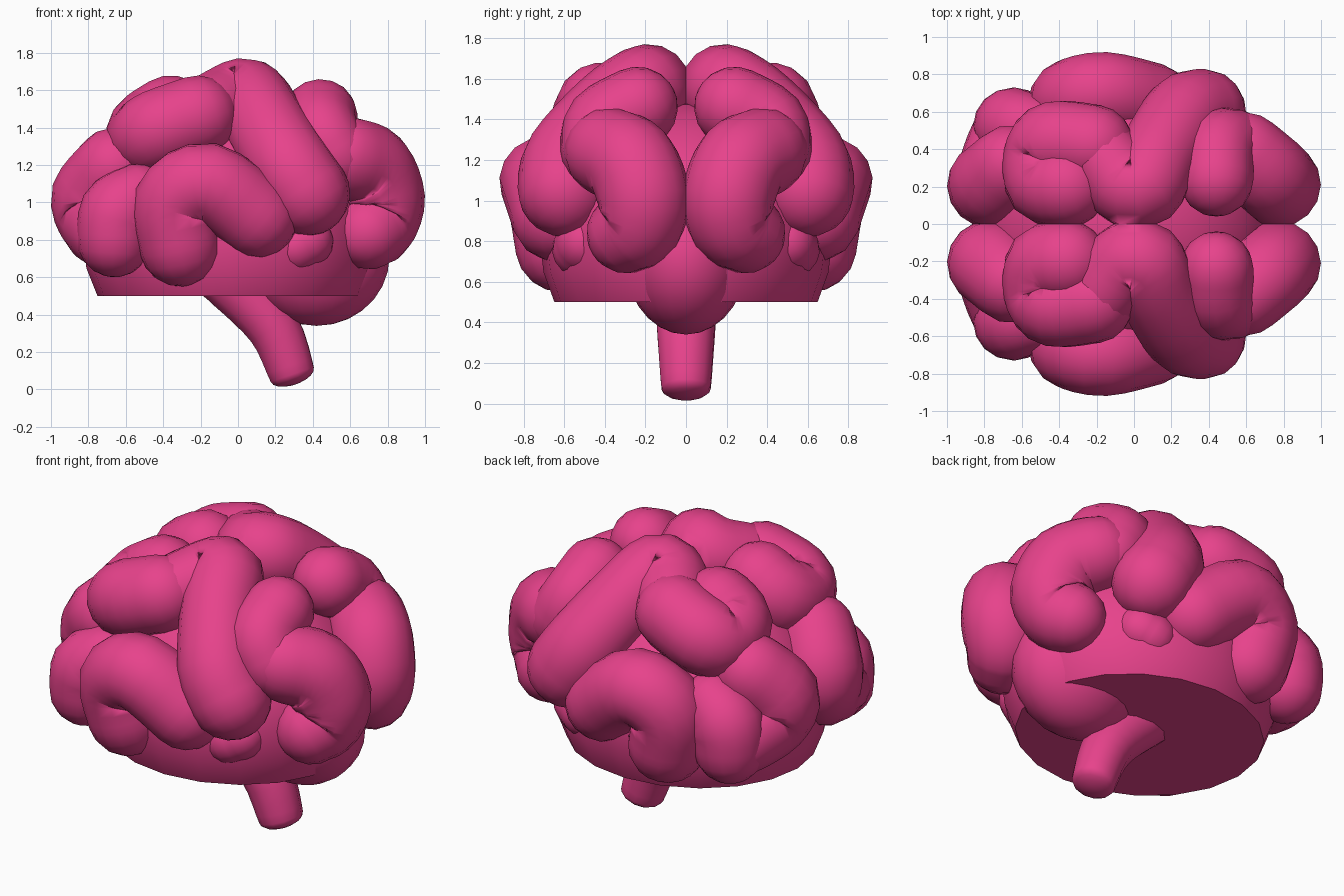
import bpy, bmesh, math
from mathutils import Vector, Matrix
from mathutils.geometry import interpolate_bezier

if "Cube" in bpy.data.objects:
    bpy.data.objects.remove(bpy.data.objects["Cube"])

pink = bpy.data.materials.new("pink")
pink.diffuse_color = (0.8, 0.055, 0.26, 1)
pink.use_nodes = True
pink.node_tree.nodes["Principled BSDF"].inputs["Base Color"].default_value = pink.diffuse_color


def finish(name, bm, mirror=False):
    bmesh.ops.recalc_face_normals(bm, faces=bm.faces)
    me = bpy.data.meshes.new(name)
    bm.to_mesh(me)
    bm.free()
    for p in me.polygons:
        p.use_smooth = len(p.vertices) <= 4
    me.materials.append(pink)
    ob = bpy.data.objects.new(name, me)
    bpy.context.collection.objects.link(ob)
    if mirror:
        m = ob.modifiers.new("mirror", "MIRROR")
        m.use_axis = (False, True, False)
    return ob


def smooth_path(pts, steps=4):
    """Smooth line through the points, as (position, radius) samples."""
    pos = [Vector(p[:3]) for p in pts]
    n = len(pos)
    tan = [(pos[min(i + 1, n - 1)] - pos[max(i - 1, 0)]) / 6 for i in range(n)]
    out = []
    for i in range(n - 1):
        seg = interpolate_bezier(pos[i], pos[i] + tan[i], pos[i + 1] - tan[i + 1], pos[i + 1], steps + 1)
        for k in range(steps):
            f = k / steps
            out.append((seg[k], pts[i][3] * (1 - f) + pts[i + 1][3] * f))
    out.append((pos[-1], pts[-1][3]))
    return out


def fold(name, pts, mirror=True, sides=16, cap=1.0):
    """Fat tube with round ends; each point is x, y, z, radius."""
    path = smooth_path(pts)
    d0 = (path[0][0] - path[1][0]).normalized() * cap
    d1 = (path[-1][0] - path[-2][0]).normalized() * cap
    angles = [math.radians(a) for a in (20, 40, 60, 78)]
    head = [(path[0][0] + d0 * path[0][1] * math.sin(a), path[0][1] * math.cos(a)) for a in reversed(angles)]
    tail = [(path[-1][0] + d1 * path[-1][1] * math.sin(a), path[-1][1] * math.cos(a)) for a in angles]
    full = head + path + tail
    bm = bmesh.new()
    rings = []
    t_old = -d0.normalized()
    u = t_old.orthogonal().normalized()
    for i, (p, r) in enumerate(full):
        t = (full[min(i + 1, len(full) - 1)][0] - full[max(i - 1, 0)][0]).normalized()
        u = (t_old.rotation_difference(t) @ u).normalized()
        v = t.cross(u)
        t_old = t
        rings.append([bm.verts.new(p + r * (u * math.cos(a) + v * math.sin(a)))
                      for a in (2 * math.pi * k / sides for k in range(sides))])
    for a, b in zip(rings, rings[1:]):
        for k in range(sides):
            j = (k + 1) % sides
            bm.faces.new((a[k], a[j], b[j], b[k]))
    # pole points close the ends
    for ring, p in ((rings[0], path[0][0] + d0 * path[0][1]), (rings[-1], path[-1][0] + d1 * path[-1][1])):
        pole = bm.verts.new(p)
        for k in range(sides):
            bm.faces.new((ring[k], ring[(k + 1) % sides], pole))
    return finish(name, bm, mirror)


def ellipsoid(name, centre, size, cut=None):
    bm = bmesh.new()
    bmesh.ops.create_uvsphere(bm, u_segments=20, v_segments=14, radius=1,
                              matrix=Matrix.Translation(centre) @ Matrix.Diagonal((*size, 1)))
    if cut is not None:
        res = bmesh.ops.bisect_plane(bm, geom=bm.verts[:] + bm.edges[:] + bm.faces[:],
                                     plane_co=(0, 0, cut), plane_no=(0, 0, -1), clear_outer=True)
        rim = [e for e in res["geom_cut"] if isinstance(e, bmesh.types.BMEdge)]
        bmesh.ops.holes_fill(bm, edges=rim, sides=0)
    return finish(name, bm)


# inner mass with flat underside, and cerebellum
ellipsoid("brain_core", (-0.04, 0, 0.8), (0.79, 0.72, 0.69), cut=0.5)
ellipsoid("cerebellum", (0.42, 0, 0.71), (0.39, 0.30, 0.37))

# brain stem
fold("brain_stem", [(0.29, 0, 0.08, 0.125), (0.19, 0, 0.33, 0.145),
                    (-0.02, 0, 0.56, 0.16), (-0.14, 0, 0.66, 0.16)], mirror=False, sides=12, cap=0.45)

# folds of one half, mirrored to the other
fold("temporal_fold", [(-0.31, -0.62, 0.77, 0.22), (-0.34, -0.66, 1.00, 0.22),
                       (-0.16, -0.70, 1.10, 0.22), (0.10, -0.64, 0.92, 0.22)])
fold("lower_front_fold", [(-0.66, -0.52, 0.80, 0.20), (-0.64, -0.52, 0.94, 0.21), (-0.54, -0.50, 1.02, 0.19)])
fold("front_fold", [(-0.69, -0.44, 0.83, 0.20), (-0.74, -0.25, 0.90, 0.22), (-0.77, -0.21, 1.03, 0.23),
                    (-0.66, -0.31, 1.18, 0.22)])
fold("upper_front_fold", [(-0.36, -0.20, 1.46, 0.22), (-0.47, -0.22, 1.39, 0.22), (-0.49, -0.36, 1.35, 0.21),
                          (-0.42, -0.44, 1.39, 0.22), (-0.22, -0.42, 1.46, 0.22)])
fold("central_fold", [(-0.16, -0.36, 1.48, 0.20), (-0.05, -0.22, 1.52, 0.22), (0.05, -0.20, 1.55, 0.22),
                      (0.13, -0.36, 1.44, 0.22), (0.27, -0.57, 1.20, 0.23), (0.37, -0.60, 1.05, 0.23)])
fold("upper_back_fold", [(0.44, -0.24, 1.46, 0.20), (0.45, -0.40, 1.37, 0.20), (0.52, -0.42, 1.25, 0.20)])
fold("back_fold", [(0.59, -0.38, 1.24, 0.22), (0.71, -0.27, 1.18, 0.23), (0.77, -0.21, 1.02, 0.23),
                   (0.74, -0.23, 0.89, 0.22), (0.70, -0.29, 0.84, 0.20)])
fold("small_lower_fold", [(0.31, -0.52, 0.76, 0.14), (0.37, -0.50, 0.79, 0.14)])
